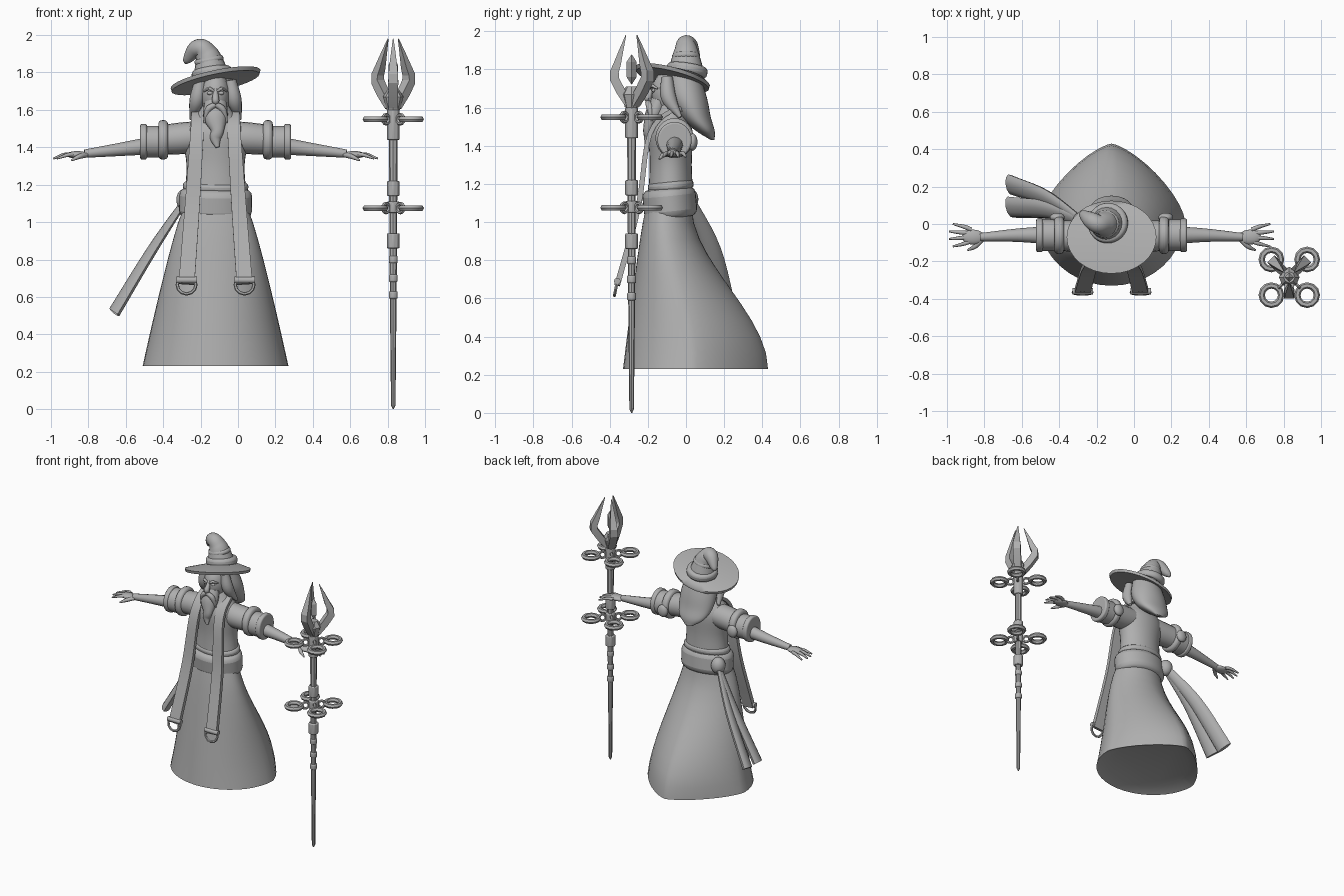
import bpy, bmesh
from math import sin, cos, pi, radians, copysign
from mathutils import Vector

cube = bpy.data.objects.get("Cube")
if cube:
    bpy.data.objects.remove(cube)

GREY = (.43, .43, .43, 1)
grey = bpy.data.materials.new("plain grey")
grey.use_nodes = True
grey.diffuse_color = GREY
grey.node_tree.nodes["Principled BSDF"].inputs["Base Color"].default_value = GREY

FIGURE_X = -.12
ARM_Y = -.06
STAFF = Vector((.83, -.285, 0))
QUARTER = pi / 2


def dress(name, sharp=50):
    """Name, colour and shade the active object."""
    part = bpy.context.object
    part.name = name
    part.data.materials.append(grey)
    bpy.ops.object.shade_smooth_by_angle(angle=radians(sharp))
    return part


def skin(name, rings, sharp=50):
    """Bridge rings of points and cap both ends."""
    bm = bmesh.new()
    loops = [[bm.verts.new(point) for point in ring] for ring in rings]
    for low, high in zip(loops, loops[1:]):
        for i in range(len(low)):
            bm.faces.new((low[i - 1], low[i], high[i], high[i - 1]))
    bm.faces.new(loops[0])
    bm.faces.new(loops[-1])
    bmesh.ops.recalc_face_normals(bm, faces=bm.faces)
    mesh = bpy.data.meshes.new(name)
    bm.to_mesh(mesh)
    bm.free()
    part = bpy.data.objects.new(name, mesh)
    bpy.context.collection.objects.link(part)
    bpy.ops.object.select_all(action='DESELECT')
    part.select_set(True)
    bpy.context.view_layer.objects.active = part
    return dress(name, sharp)


def ease(t):
    return t * t * (3 - 2 * t)


def spline(points, steps):
    """Smooth curve through control points of any dimension."""
    points = [Vector(p) for p in points]
    ends = [points[0] * 2 - points[1]] + points + [points[-1] * 2 - points[-2]]
    curve = []
    for a, b, c, d in zip(ends, ends[1:], ends[2:], ends[3:]):
        for k in range(steps):
            t = k / steps
            bend = (c - a) * (1 - t) - (d - b) * t
            curve.append(b.lerp(c, ease(t)) + bend * t * (1 - t) / 2)
    return curve + [points[-1]]


def circle(sides, start=0):
    return [(cos(start + 2 * pi * i / sides), sin(start + 2 * pi * i / sides)) for i in range(sides)]


def loft(name, rows, steps=5, tilt=(0, 0), sharp=60):
    """Horizontal ellipses on the figure's centre line, as (y, z, half width, half depth)."""
    skin(name, [[(FIGURE_X + w * c, y + d * s, z + tilt[0] * w * c + tilt[1] * d * s) for c, s in circle(32)]
                for y, z, w, d in spline(rows, steps)], sharp)


def tube(name, path, sides=12, flat=1, across=(0, 1, 0), steps=5, sharp=60):
    """Sweep an ellipse, or a flat bar when there are four sides, along (x, y, z, radius)."""
    path = spline(path, steps)
    start = pi / 4 if sides == 4 else 0
    rings = []
    for i, point in enumerate(path):
        along = (path[min(i + 1, len(path) - 1)] - path[max(i - 1, 0)]).to_3d().normalized()
        wide = Vector(across)
        wide = (wide - along * along.dot(wide)).normalized()
        thin = along.cross(wide) * flat
        rings.append([point.to_3d() + (wide * c + thin * s) * point.w for c, s in circle(sides, start)])
    skin(name, rings, sharp)


def ball(name, place, size, segments=20, rows=12):
    bpy.ops.mesh.primitive_uv_sphere_add(segments=segments, ring_count=rows, location=place)
    dress(name).scale = size


def torus(name, place, radius, thickness, turn=(0, 0, 0)):
    bpy.ops.mesh.primitive_torus_add(location=place, rotation=turn, major_segments=12, minor_segments=6,
                                     major_radius=radius, minor_radius=thickness)
    dress(name, 30)


def band(name, place, size, turn=(0, 0, 0), sides=32, round_off=.02):
    """Rounded drum; size is half width, half depth and half height."""
    bpy.ops.mesh.primitive_cylinder_add(vertices=sides, location=place, rotation=turn)
    part = dress(name, 40)
    part.scale = size
    bpy.ops.object.transform_apply(location=False, rotation=False, scale=True)
    bevel = part.modifiers.new("rounded rim", 'BEVEL')
    bevel.width = round_off
    bevel.segments = 3


# Robe skirt: round in front, drawn to a pointed train behind, hollow underneath
def skirt_ring(t, z, inset=1):
    width = .17 + .22 * t ** .85
    front = -.21 - .12 * t ** .85
    back = .03 + .4 * ease(t)
    middle = (front + back) / 2 - .02
    ring = []
    for c, s in circle(40):
        reach = back - middle if s > 0 else middle - front
        point = 1 + .45 * t if s > 0 else 1
        ring.append((FIGURE_X + inset * width * copysign(abs(c) ** point, c),
                     middle + inset * reach * copysign(abs(s) ** point, s), z))
    return ring


skirt = [skirt_ring(t / 10, 1.08 - .085 * t) for t in range(11)]
skin("robe_skirt", skirt + [skirt_ring(1, .26, .8)])

# Torso, neck and belt
loft("torso", [(-.08, 1.1, .17, .12), (-.08, 1.3, .155, .11), (-.08, 1.47, .175, .115),
               (-.08, 1.56, .11, .08), (-.08, 1.65, .05, .05)])
band("belt", (FIGURE_X, -.085, 1.1), (.195, .14, .08), (.1, .02, 0), round_off=.04)
band("belt_fold", (FIGURE_X, -.08, 1.19), (.175, .12, .025), (.1, .02, 0))

# Sash knot and two broad hanging tails
KNOT = (-.28, .015, 1.12)
ball("sash_knot", KNOT, (.05, .05, .06))
for name, sway in (("back", .17), ("side", .05)):
    tube(f"sash_tail_{name}", [(*KNOT, .03), (-.46, .05 + sway / 2, .85, .05), (-.66, .04 + sway, .52, .06)],
         10, .5, (-.3, 1, .2))

# Head, nose, beard and hair
ball("head", (FIGURE_X, -.08, 1.68), (.08, .1, .12))
tube("nose", [(FIGURE_X, -.17, 1.71, .01), (FIGURE_X, -.2, 1.65, .02), (FIGURE_X, -.18, 1.64, .01)], 8)
tube("beard", [(FIGURE_X, -.14, 1.64, .06), (FIGURE_X, -.17, 1.56, .065), (FIGURE_X + .01, -.2, 1.49, .035),
               (FIGURE_X, -.2, 1.45, .03), (FIGURE_X + .01, -.21, 1.4, .01)], flat=.7, across=(1, 0, 0))
loft("hair", [(-.02, 1.78, .09, .09), (.01, 1.65, .13, .1), (.05, 1.55, .13, .08),
              (.1, 1.48, .1, .05), (.14, 1.43, .03, .01)])

for sign, side in ((1, "left"), (-1, "right")):
    def at(x, y, z, *radius):
        return (FIGURE_X + sign * x, y, z, *radius)

    # Eye, brow, moustache and side lock
    ball(f"{side}_eye", at(.03, -.17, 1.69), (.016, .01, .01))
    tube(f"{side}_brow", [at(.01, -.18, 1.7, .008), at(.035, -.18, 1.715, .01), at(.06, -.15, 1.7, .005)], 6)
    tube(f"{side}_moustache", [at(0, -.2, 1.63, .014), at(.04, -.19, 1.6, .018), at(.06, -.18, 1.53, .005)], 8)
    tube(f"{side}_hair_lock", [at(.08, -.1, 1.76, .03), at(.1, -.09, 1.65, .04), at(.13, -.03, 1.55, .01)])

    # Sleeve with rolled cuffs and a knot behind
    sideways = (0, QUARTER, 0)
    tube(f"{side}_sleeve", [at(.06, -.07, 1.46, .08), at(.16, -.07, 1.45, .085), at(.28, ARM_Y, 1.44, .08)], 20)
    band(f"{side}_cuff_roll", at(.28, ARM_Y, 1.44), (.105, .1, .026), sideways)
    band(f"{side}_cuff", at(.34, ARM_Y, 1.43), (.085, .085, .05), sideways)
    band(f"{side}_cuff_rim", at(.385, ARM_Y, 1.43), (.095, .09, .018), sideways, round_off=.01)
    ball(f"{side}_sleeve_knot", at(.29, .035, 1.42), (.04, .025, .045))

    # Forearm, palm, thumb and fingers spread by rule
    tube(f"{side}_forearm", [at(.34, ARM_Y, 1.41, .048), at(.5, ARM_Y, 1.39, .036), at(.7, -.07, 1.366, .022)])
    ball(f"{side}_palm", at(.74, -.07, 1.36), (.06, .04, .02))
    tube(f"{side}_thumb", [at(.69, -.08, 1.36, .014), at(.73, -.12, 1.35, .013), at(.77, -.14, 1.33, .005)], 8)
    for i, finger in enumerate(("index", "middle", "ring", "little")):
        spread = i - 1.5
        tip = .87 - .01 * spread ** 2
        tube(f"{side}_{finger}_finger", [at(.75, ARM_Y + .02 * spread, 1.36, .012),
                                         at(tip - .06, ARM_Y + .03 * spread, 1.36, .011),
                                         at(tip, ARM_Y + .04 * spread, 1.34, .005)], 8)

    # Stole strap over the shoulder, ending in a bar and ring
    tube(f"{side}_stole_strap", [at(.03, .03, 1.56, .045), at(.09, -.06, 1.59, .045), at(.1, -.19, 1.46, .05),
                                 at(.125, -.25, 1.08, .056), at(.155, -.36, .67, .06)], 4, .35, (1, 0, 0))
    tube(f"{side}_strap_bar", [at(.1, -.36, .69, .018), at(.21, -.36, .69, .018)], 8)
    torus(f"{side}_strap_ring", at(.155, -.365, .665), .05, .009, (QUARTER - .2, 0, 0))

# Hat: wide tilted brim, band and stepped crown with a folded tip
loft("hat_brim", [(-.02, 1.74, .09, .09), (-.07, 1.745, .235, .19), (-.07, 1.765, .24, .195),
                  (-.01, 1.78, .1, .1)], 1, (.2, -.25))
band("hat_band", (-.14, .005, 1.795), (.108, .108, .028), (-.15, -.15, 0))
tube("hat_crown", [(-.14, 0, 1.77, .1), (-.155, 0, 1.86, .075), (-.17, 0, 1.9, .062), (-.195, 0, 1.93, .05),
                   (-.23, .02, 1.92, .045), (-.27, .05, 1.87, .025), (-.28, .06, 1.85, .01)], 20)
band("hat_crease", (-.155, 0, 1.865), (.078, .074, .018), (0, -.2, 0), round_off=.015)


# Staff: tapered shaft, small collars, blocks and flared head
def on_staff(radius, angle, z):
    return STAFF + Vector((radius * cos(angle), radius * sin(angle), z))


def staff_tube(name, rows):
    tube(name, [(*on_staff(0, 0, z), r) for z, r in rows], 8, steps=1, sharp=25)


staff_tube("staff_shaft", [(0, .003), (.02, .012), (.6, .018), (1.65, .025)])
staff_tube("staff_head", [(1.6, .035), (1.67, .055), (1.71, .03)])
for z in (.61, .7, .8):
    band("staff_collar", on_staff(0, 0, z), (.026, .026, .02), sides=8, round_off=.008)
for z, half in ((.9, .04), (1.08, .03), (1.18, .04), (1.52, .08)):
    band("staff_block", on_staff(0, 0, z), (.035, .035, half), sides=8, round_off=.006)

# Flat rings hung from small upright links
for z in (1.075, 1.55):
    for k in range(4):
        angle = QUARTER * (k + .5)
        torus("staff_ring", on_staff(.135, angle, z), .052, .017)
        torus("staff_link", on_staff(.055, angle, z), .024, .01, (QUARTER, 0, angle))

# Three broad claws around a floating crystal
for angle, reach in ((pi / 4, 1.3), (3 * pi / 4, 1.3), (-QUARTER, 1)):
    rows = [(.015, 1.62, .035), (.09, 1.75, .038), (.075, 1.83, .03), (.03, 1.98, .003)]
    tube("staff_claw", [(*on_staff(r * reach, angle, z), width) for r, z, width in rows],
         4, .9, (-sin(angle), cos(angle), 0), 2, 20)
ball("staff_crystal", on_staff(0, 0, 1.8), (.03, .03, .08), 4, 2)
